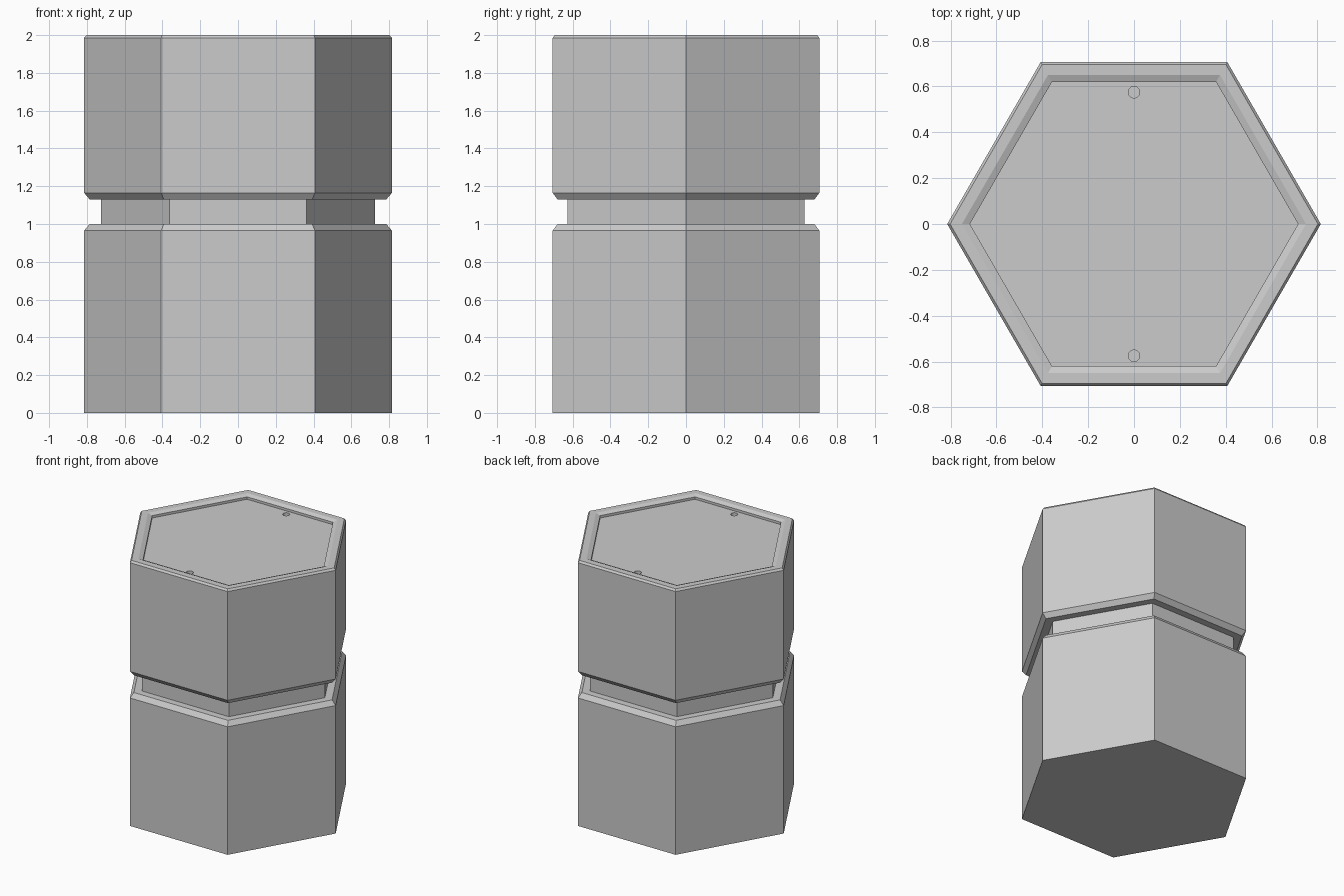
import bpy, bmesh
from math import cos, sin, pi

if "Cube" in bpy.data.objects:
    bpy.data.objects.remove(bpy.data.objects["Cube"])

R = 0.815                      # corner radius of the hexagon
K = 1 / cos(pi / 6)            # flat distance -> corner radius


def hex_lathe(name, profile):
    """Stack hexagonal rings (corner radius, z) and cap both ends."""
    bm = bmesh.new()
    rings = [[bm.verts.new((r * cos(i * pi / 3), r * sin(i * pi / 3), z))
              for i in range(6)] for r, z in profile]
    for a, b in zip(rings, rings[1:]):
        for i in range(6):
            j = (i + 1) % 6
            bm.faces.new((a[i], a[j], b[j], b[i]))
    bm.faces.new(rings[0][::-1])
    bm.faces.new(rings[-1])
    bmesh.ops.recalc_face_normals(bm, faces=bm.faces)
    mesh = bpy.data.meshes.new(name)
    bm.to_mesh(mesh)
    bm.free()
    obj = bpy.data.objects.new(name, mesh)
    bpy.context.collection.objects.link(obj)
    return obj


# Lower body with chamfered upper edge
hex_lathe("lower_body", [(R, 0), (R, 0.965), (0.785, 1.0)])

# Narrow neck between the two halves
hex_lathe("neck", [(0.725, 0.99), (0.725, 1.14)])

# Upper body: chamfered lower edge, raised rim and recessed lid panel
upper = hex_lathe("upper_body", [
    (0.785, 1.13), (R, 1.165), (R, 1.985), (0.695 * K, 2.0),
    (0.65 * K, 2.0), (0.62 * K, 1.988), (0.62 * K, 1.97)])

# Two small round holes in the lid
for side, y in (("front", -0.575), ("back", 0.575)):
    bpy.ops.mesh.primitive_cylinder_add(vertices=24, radius=0.025, depth=0.06,
                                        location=(0, y, 1.97))
    cutter = bpy.context.object
    cutter.name = side + "_hole_cutter"
    cutter.hide_render = True
    cutter.hide_set(True)
    mod = upper.modifiers.new(side + "_hole", 'BOOLEAN')
    mod.operation = 'DIFFERENCE'
    mod.solver = 'EXACT'
    mod.object = cutter
